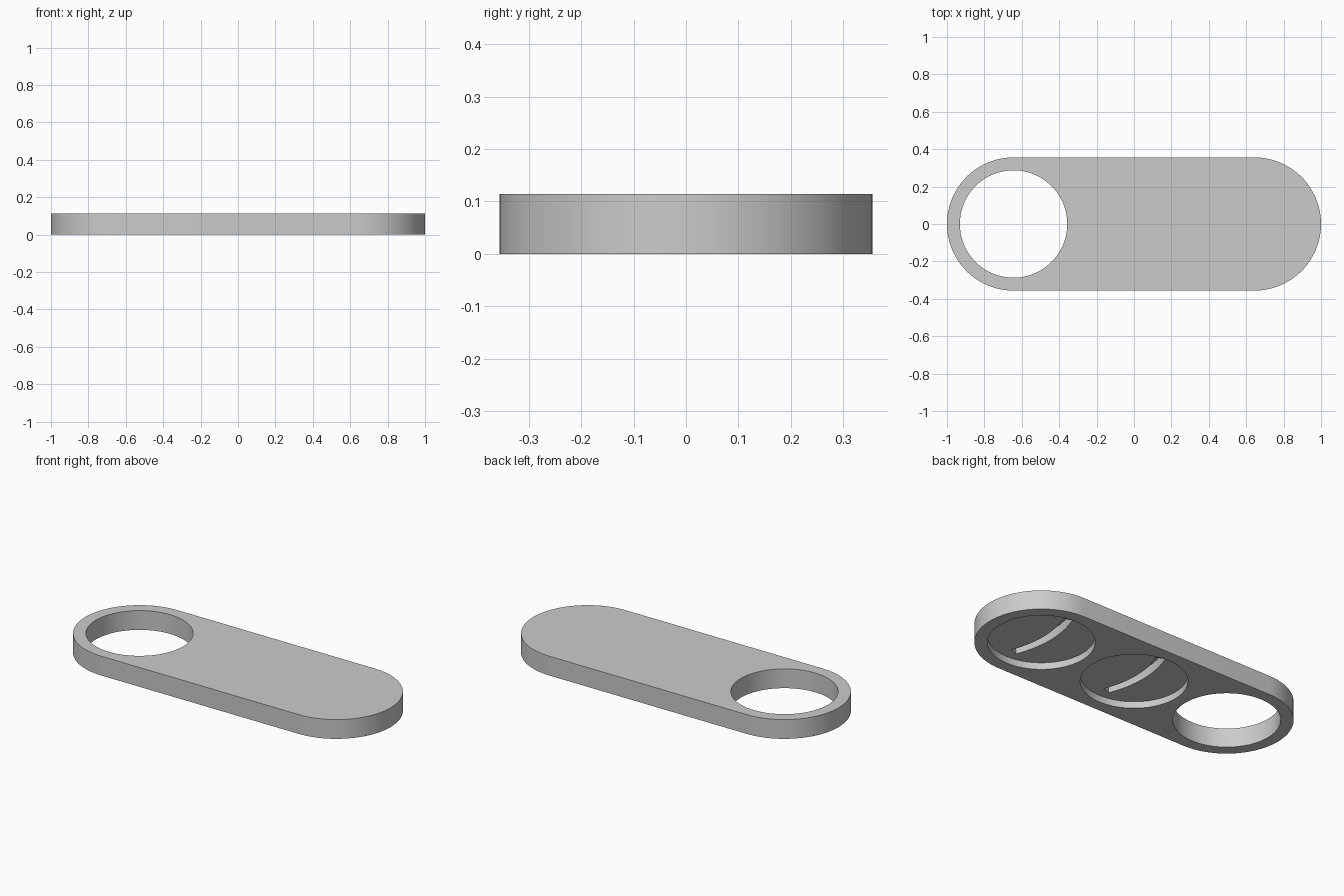
import bpy
import bmesh
from math import cos, sin, pi, asin

cube = bpy.data.objects.get("Cube")
if cube:
    bpy.data.objects.remove(cube, do_unlink=True)

HEIGHT = 0.114      # plate thickness
SPACING = 0.644     # distance between the round pockets
END_R = 0.356       # radius of the plate ends
HOLE_R = 0.287      # radius of hole and pockets
POCKET = 0.04       # pocket depth
SLOT_TOP = 0.095    # ceiling of the curved slots


def arc(cx, r, start, end, steps):
    """Points along an arc centred on the x axis."""
    return [(cx + r * cos(start + (end - start) * i / steps),
             r * sin(start + (end - start) * i / steps))
            for i in range(steps + 1)]


def prism(name, outline, z0, z1):
    """Extrude a closed outline from z0 to z1."""
    bm = bmesh.new()
    face = bm.faces.new([bm.verts.new((x, y, z0)) for x, y in outline])
    new = bmesh.ops.extrude_face_region(bm, geom=[face])["geom"]
    for v in new:
        if isinstance(v, bmesh.types.BMVert):
            v.co.z = z1
    bmesh.ops.recalc_face_normals(bm, faces=bm.faces)
    mesh = bpy.data.meshes.new(name)
    bm.to_mesh(mesh)
    bm.free()
    obj = bpy.data.objects.new(name, mesh)
    bpy.context.collection.objects.link(obj)
    return obj


def activate(obj):
    bpy.ops.object.select_all(action="DESELECT")
    obj.select_set(True)
    bpy.context.view_layer.objects.active = obj


def cut(target, cutter):
    """Subtract the cutter and discard it."""
    cutter.hide_render = True
    mod = target.modifiers.new("cut", "BOOLEAN")
    mod.operation = "DIFFERENCE"
    mod.solver = "EXACT"
    mod.object = cutter
    activate(target)
    bpy.ops.object.modifier_apply(modifier=mod.name)
    bpy.data.objects.remove(cutter, do_unlink=True)


# Plate with two rounded ends
outline = (arc(SPACING, END_R, -pi / 2, pi / 2, 48)
           + arc(-SPACING, END_R, pi / 2, 3 * pi / 2, 48))
plate = prism("plate", outline, 0, HEIGHT)

# Through hole at one end
cut(plate, prism("hole_cutter", arc(-SPACING, HOLE_R, 0, 2 * pi, 96)[:-1],
                 -0.1, HEIGHT + 0.1))

# Shallow round pockets underneath, each with a curved slot in its ceiling
SLOT_R, SLOT_W = 0.6, 0.05
half = asin(0.225 / SLOT_R)
for cx in (0, SPACING):
    cut(plate, prism("pocket_cutter", arc(cx, HOLE_R, 0, 2 * pi, 96)[:-1],
                     -0.1, POCKET))
    centre = cx + SLOT_R - 0.04
    slot = (arc(centre, SLOT_R + SLOT_W / 2, pi - half, pi + half, 16)
            + arc(centre, SLOT_R - SLOT_W / 2, pi + half, pi - half, 16))
    cut(plate, prism("slot_cutter", slot, -0.05, SLOT_TOP))

# Single grey material
grey = bpy.data.materials.new("light_grey")
grey.use_nodes = True
colour = (0.6, 0.6, 0.6, 1)
grey.diffuse_color = colour
grey.node_tree.nodes["Principled BSDF"].inputs["Base Color"].default_value = colour
plate.data.materials.clear()
plate.data.materials.append(grey)
for poly in plate.data.polygons:
    poly.material_index = 0

activate(plate)
bpy.ops.object.shade_smooth_by_angle(angle=pi / 6)
